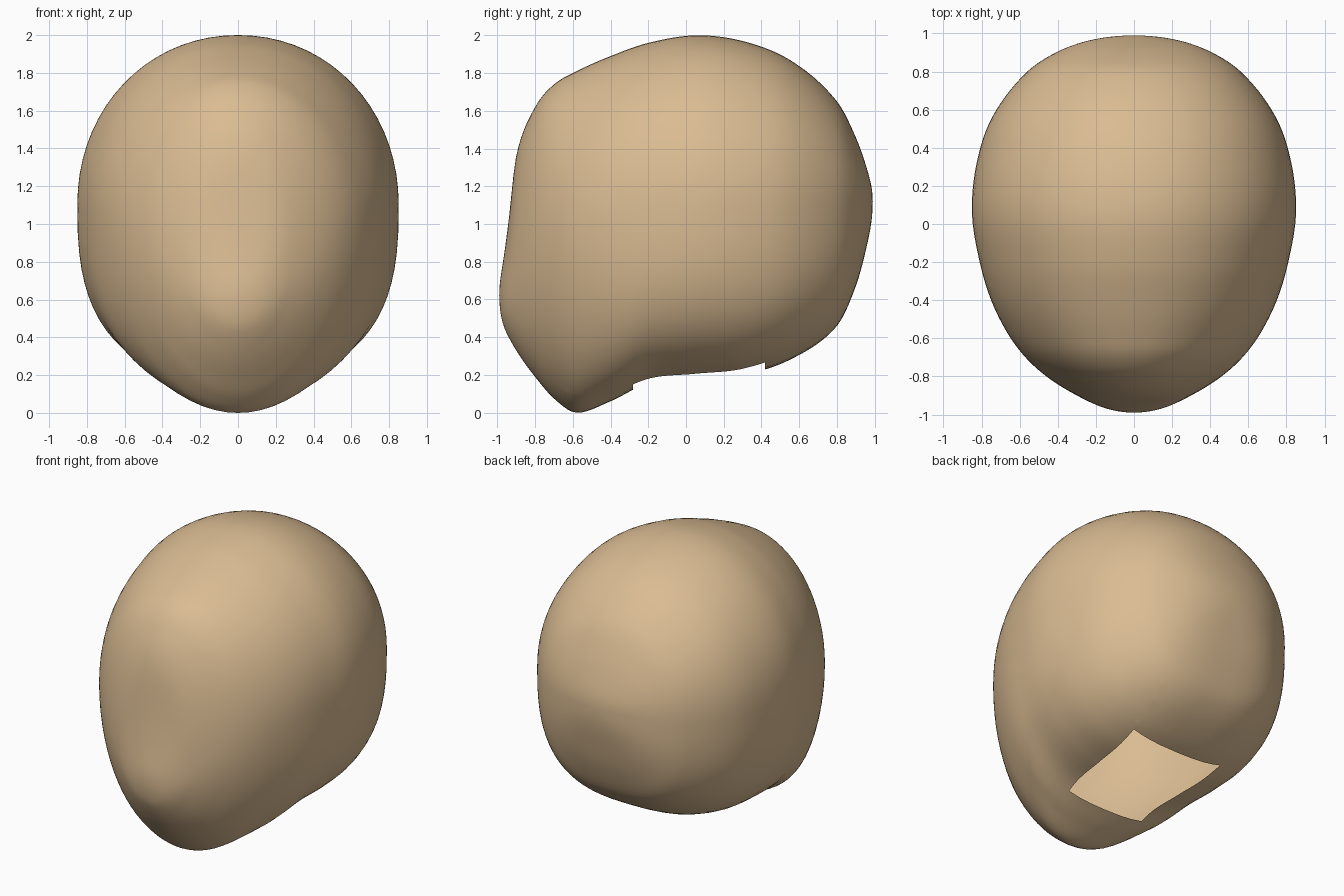
import bpy, bmesh, math
from mathutils import Vector

cube = bpy.data.objects.get("Cube")
if cube:
    bpy.data.objects.remove(cube)

skin = bpy.data.materials.new("warm tan skin")
skin.use_nodes = True
colour = (0.70, 0.50, 0.29, 1)
skin.diffuse_color = colour
skin.node_tree.nodes["Principled BSDF"].inputs["Base Color"].default_value = colour

# Front-to-back stations: y, crown height, underside height, half width, widest height
STATIONS = [
    (-.99, .62, .62, 0, .62),
    (-.97, .8, .47, .14, .64),
    (-.94, 1.02, .4, .22, .68),
    (-.9, 1.36, .33, .3, .76),
    (-.8, 1.62, .19, .46, .9),
    (-.7, 1.74, .075, .57, .97),
    (-.58, 1.81, 0, .66, 1),
    (-.4, 1.89, .06, .75, 1.04),
    (-.2, 1.96, .155, .81, 1.07),
    (.05, 2, .18, .85, 1.1),
    (.3, 1.97, .2, .83, 1.1),
    (.55, 1.87, .28, .75, 1.1),
    (.8, 1.65, .46, .56, 1.1),
    (.9, 1.46, .67, .41, 1.11),
    (.96, 1.29, .89, .25, 1.12),
    (.99, 1.12, 1.12, 0, 1.12),
]
HALF_DEPTH = .99
RINGS, SIDES = 96, 72


def angle_of(y):
    return math.acos(max(-1, min(1, -y / HALF_DEPTH)))


KNOTS = [angle_of(s[0]) for s in STATIONS]


def slope(i, c):
    a, b = max(i - 1, 0), min(i + 1, len(KNOTS) - 1)
    return (STATIONS[b][c] - STATIONS[a][c]) / (KNOTS[b] - KNOTS[a])


def sample(t, c):
    """Smooth curve through one column of the stations."""
    i = max(k for k in range(len(KNOTS) - 1) if KNOTS[k] <= t)
    d = KNOTS[i + 1] - KNOTS[i]
    u = (t - KNOTS[i]) / d
    p, q = STATIONS[i][c], STATIONS[i + 1][c]
    bend = u * (1 - u) * ((1 - u) * (slope(i, c) * d - (q - p))
                          - u * (slope(i + 1, c) * d - (q - p)))
    return p + (q - p) * u + bend


def power(v, n):
    return math.copysign(abs(v) ** (2 / n), v)


def ring(bm, t):
    """Rounded cross-section, squarer under the jaw than over the crown."""
    y = -HALF_DEPTH * math.cos(t)
    top, bottom, width, middle = (sample(t, c) for c in range(1, 5))
    blend = max(0, min(1, (y + .65) / .45))
    square = 2 + .7 * blend * blend * (3 - 2 * blend)
    verts = []
    for k in range(SIDES):
        a = math.tau * k / SIDES
        c, s = math.cos(a), math.sin(a)
        n = 2.05 if s >= 0 else square
        h = top - middle if s >= 0 else middle - bottom
        verts.append(bm.verts.new((width * power(c, n), y, middle + h * power(s, n))))
    return verts


# Head skin, lofted from face to back of skull
bm = bmesh.new()
rings = [ring(bm, math.pi * i / RINGS) for i in range(1, RINGS)]
for r0, r1 in zip(rings, rings[1:]):
    for k in range(SIDES):
        j = (k + 1) % SIDES
        bm.faces.new((r0[k], r0[j], r1[j], r1[k]))
for end, r in ((0, rings[0]), (-1, rings[-1])):
    tip = bm.verts.new((0, STATIONS[end][0], STATIONS[end][1]))
    for k in range(SIDES):
        bm.faces.new((tip, r[k], r[(k + 1) % SIDES]))
bmesh.ops.recalc_face_normals(bm, faces=bm.faces)

# Four-sided neck opening: cut its edges, then remove the inside
NECK = [(Vector((0, -.28, 0)), Vector((0, -1, 0))),
        (Vector((0, .42, 0)), Vector((0, 1, 0))),
        (Vector((.32, 0, 0)), Vector((1, -.08, 0))),
        (Vector((-.32, 0, 0)), Vector((-1, -.08, 0)))]


def underside():
    return [f for f in bm.faces if f.normal.z < -.1 and f.calc_center_median().z < .5]


for point, normal in NECK:
    faces = underside()
    geom = faces + list({e for f in faces for e in f.edges}) + list({v for f in faces for v in f.verts})
    bmesh.ops.bisect_plane(bm, geom=geom, dist=1e-5, plane_co=point, plane_no=normal)
bm.normal_update()
inside = [f for f in underside()
          if all((f.calc_center_median() - p).dot(n) < 0 for p, n in NECK)]
bmesh.ops.delete(bm, geom=inside, context='FACES')

mesh = bpy.data.meshes.new("head")
bm.to_mesh(mesh)
bm.free()
mesh.materials.append(skin)
head = bpy.data.objects.new("head", mesh)
bpy.context.collection.objects.link(head)
for p in mesh.polygons:
    p.use_smooth = True
